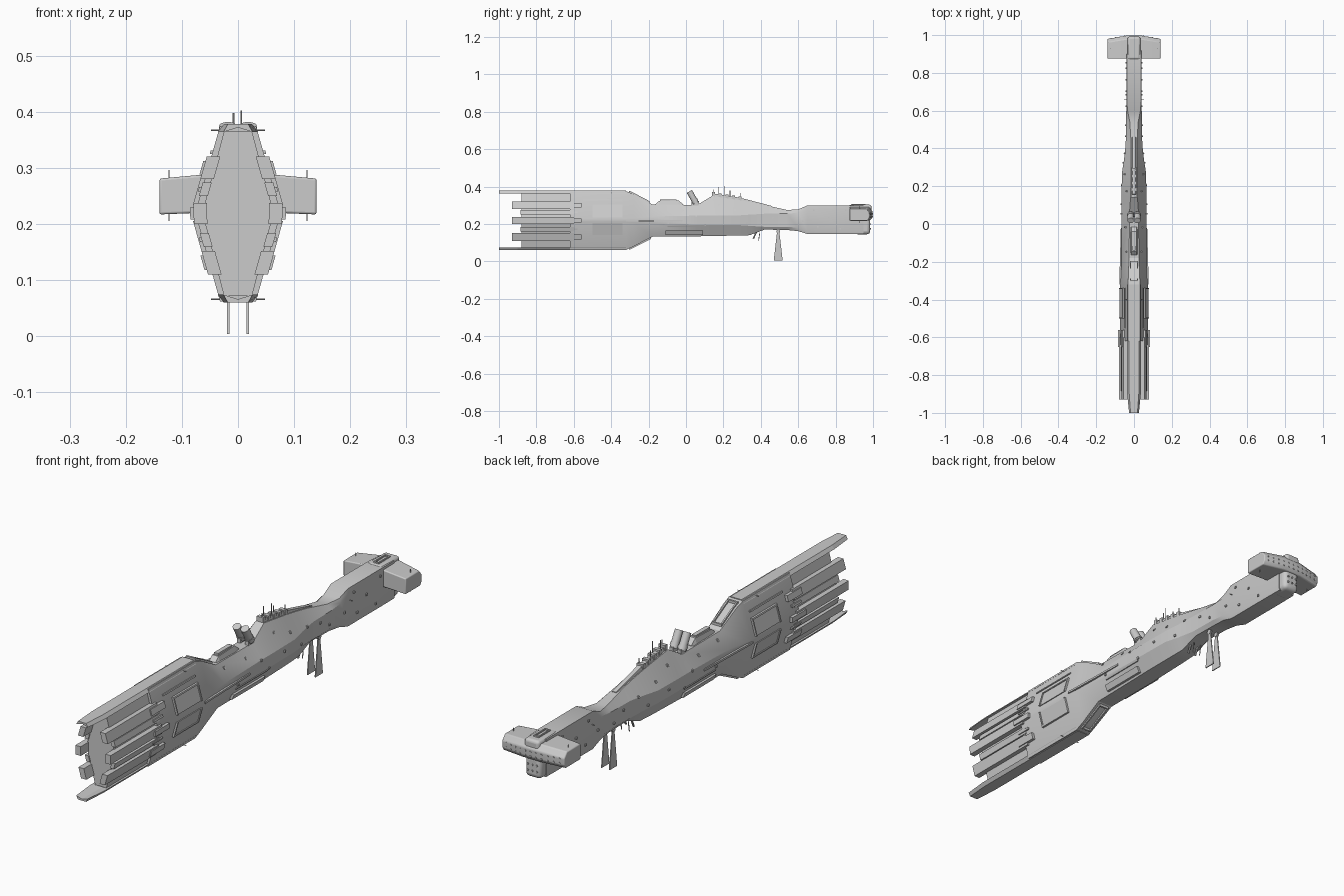
import bpy, bmesh, math
from mathutils import Vector, Matrix

cube = bpy.data.objects.get("Cube")
if cube:
    bpy.data.objects.remove(cube, do_unlink=True)

grey = bpy.data.materials.new("hull_grey")
grey.use_nodes = True
tone = (0.6, 0.6, 0.6, 1)
grey.diffuse_color = tone
grey.node_tree.nodes["Principled BSDF"].inputs["Base Color"].default_value = tone


def finish(name, bm, bevel=0, segments=3, smooth=0):
    bmesh.ops.recalc_face_normals(bm, faces=bm.faces)
    mesh = bpy.data.meshes.new(name)
    bm.to_mesh(mesh)
    bm.free()
    mesh.materials.append(grey)
    ob = bpy.data.objects.new(name, mesh)
    bpy.context.collection.objects.link(ob)
    if bevel:
        mod = ob.modifiers.new("bevel", 'BEVEL')
        mod.width, mod.segments = bevel, segments
    if smooth:
        bpy.ops.object.select_all(action='DESELECT')
        ob.select_set(True)
        bpy.context.view_layer.objects.active = ob
        bpy.ops.object.shade_smooth_by_angle(angle=math.radians(smooth))
    return ob


def loft(name, rings, **kw):
    bm = bmesh.new()
    rows = [[bm.verts.new(p) for p in ring] for ring in rings]
    n = len(rows[0])
    for a, b in zip(rows, rows[1:]):
        for i in range(n):
            bm.faces.new((a[i], a[(i + 1) % n], b[(i + 1) % n], b[i]))
    bm.faces.new(rows[0])
    bm.faces.new(rows[-1])
    return finish(name, bm, **kw)


def box(name, x, y, z, **kw):
    corners = [(x[0], z[0]), (x[1], z[0]), (x[1], z[1]), (x[0], z[1])]
    return loft(name, [[(a, v, b) for a, b in corners] for v in y], **kw)


def rod(name, start, end, radius, sides=8, **kw):
    a, b = Vector(start), Vector(end)
    spin = (b - a).to_track_quat('Z', 'Y').to_matrix().to_4x4()
    bm = bmesh.new()
    bmesh.ops.create_cone(bm, cap_ends=True, segments=sides, radius1=radius, radius2=radius,
                          depth=(b - a).length, matrix=Matrix.Translation((a + b) / 2) @ spin)
    return finish(name, bm, **kw)


# Hull stations: y, top z, bottom z, top half width, mid half width, bottom half width, mid half height
stations = [
    (-0.62, .375, .062, .032, .074, .032, .008),
    (-0.32, .375, .062, .032, .074, .032, .008),
    (-0.28, .360, .080, .030, .069, .032, .010),
    (-0.18, .305, .132, .026, .066, .034, .020),
    (0.06, .302, .134, .024, .066, .036, .025),
    (0.14, .350, .136, .018, .066, .036, .025),
    (0.27, .330, .138, .016, .064, .034, .025),
    (0.34, .318, .140, .015, .053, .032, .030),
    (0.42, .302, .170, .015, .044, .030, .035),
    (0.54, .275, .168, .022, .042, .030, .035),
    (0.60, .278, .162, .034, .041, .034, .040),
    (0.65, .300, .146, .038, .040, .037, .060),
    (0.88, .300, .146, .038, .040, .037, .060),
    (0.95, .298, .146, .036, .039, .036, .060)]


def section(s):
    y, top, low, wt, wm, wb, h = s
    half = [(wt, top), (wm, .22 + h), (wm, .22 - h), (wb, low)]
    return [(x, y, z) for x, z in half] + [(-x, y, z) for x, z in reversed(half)]


def side_x(y, z):
    """Half width of the hull at a height."""
    k = max(i for i, s in enumerate(stations[:-1]) if s[0] <= y or i == 0)
    a, b = stations[k], stations[k + 1]
    t = min(1, max(0, (y - a[0]) / (b[0] - a[0])))
    _, top, low, wt, wm, wb, h = [p + (q - p) * t for p, q in zip(a, b)]
    if z > .22 + h:
        return wm + (wt - wm) * (z - .22 - h) / (top - .22 - h)
    if z < .22 - h:
        return wm + (wb - wm) * (.22 - h - z) / (.22 - h - low)
    return wm


def plate(name, y0, y1, z0, z1, thick=.005, depth=.008):
    """A panel that follows the hull side, on both sides."""
    for sign, tag in ((1, "left"), (-1, "right")):
        rings = []
        for y in (y0, y1):
            a, b = side_x(y, z0), side_x(y, z1)
            rings.append([(sign * x, y, z) for x, z in
                          ((a - depth, z0), (a + thick, z0), (b + thick, z1), (b - depth, z1))])
        loft(f"{name}_{tag}", rings)


def both(name, func, x, *args, **kw):
    for sign, tag in ((1, "left"), (-1, "right")):
        func(f"{name}_{tag}", *[a for a in x(sign)], *args, **kw)


loft("main_hull", [section(s) for s in stations], smooth=25)

# Forward core between the prongs
core = (.365, .072, .025, .062, .025, .006)
loft("forward_core", [section((y, *core)) for y in (-.88, -.6)])
# Long top and bottom blades with shallow folded edges
for name, z, d in (("top_blade", .378, -1), ("bottom_blade", .060, 1)):
    loft(name, [[(-w, y, z + d * .014), (-w * .7, y, z), (w * .7, y, z), (w, y, z + d * .014),
                 (0, y, z + d * .006)] for y, w in ((-1, .026), (-.9, .036), (-.32, .036))])

# Side prongs, in three pairs, with root sleeves
for level, z0, z1 in (("upper", .28, .32), ("middle", .20, .237), ("lower", .11, .152)):
    plate(level + "_prong", -.93, -.60, z0, z1, .008, .016)
    plate(level + "_prong_sleeve", -.65, -.56, z0 + .008, z1 - .008, .012)
for level, z in (("upper", .262), ("lower", .172)):
    plate(level + "_slim_prong", -.885, -.60, z - .012, z + .012, .002, .014)
    plate(level + "_guide_rail", -.64, -.58, z - .004, z + .004, .006)

# Armour hatches with raised rims
for level, z0, z1 in (("upper", .235, .30), ("lower", .145, .205)):
    plate(level + "_hatch", -.495, -.345, z0, z1, .004)
    for y in (-.50, -.345):
        plate(level + "_hatch_end", y, y + .006, z0, z1, .008)
    edge = z1 if level == "upper" else z0
    plate(level + "_hatch_rim", -.50, -.339, edge - .003, edge + .003, .008)
plate("waist_rail", -.32, -.02, .214, .222, .004)
plate("belly_tank", -.11, .09, .142, .165, .010)
plate("belly_strip", -.10, .10, .184, .190, .004)
plate("shoulder_strip", -.55, -.34, .325, .331, .004)
for y, z in ((-.15, .28), (-.1, .20), (-.02, .27), (.05, .24), (.1, .19), (.17, .30), (.2, .22),
             (.26, .27), (.32, .2), (.37, .25), (.46, .23), (.52, .2), (.62, .21), (.68, .27),
             (.7, .18), (.76, .23), (.82, .17), (.85, .27)):
    plate("hull_fitting", y, y + .008, z, z + .008, .005)

# Framed sloping panels at the shoulder, above and below
for name, a, b in (("top", (-.30, .369), (-.20, .317)), ("belly", (-.30, .071), (-.19, .126))):
    d = .004 if name == "top" else -.004
    for x0, x1 in ((-.022, -.016), (.016, .022)):
        loft(name + "_slope_rail", [[(x0, y, z - 2 * d), (x1, y, z - 2 * d), (x1, y, z + 2 * d),
                                    (x0, y, z + 2 * d)] for y, z in (a, b)])
    for y, z in (a, b):
        box(name + "_slope_bar", (-.022, .022), (y - .004, y + .004), (z - .007, z + .007))

# Spine structures
spine = [(-.165, .305), (-.145, .322), (-.04, .326), (-.015, .305)]
loft("spine_hump", [[(-.022, y, .295), (.022, y, .295), (.014, y, z), (-.014, y, z)] for y, z in spine])
box("spine_channel", (-.009, .009), (-.14, -.05), (.32, .331))
ridge = [(.14, .352), (.16, .362), (.29, .340), (.40, .312), (.46, .296)]
loft("bridge_ridge", [[(-.016, y, z - .03), (.016, y, z - .03), (.009, y, z), (-.009, y, z)]
                      for y, z in ridge])
for i in range(5):
    y, z = .14 + i * .035, .364 - i * .006
    box("bridge_block", (-.014, .014), (y, y + .016), (z - .02, z + .006))
for x, y, z in ((.006, .145, .385), (-.008, .175, .398), (.006, .205, .402), (-.006, .235, .378),
                (.008, .29, .365)):
    rod("mast", (x, y, .33), (x, y, z), .0018, 6)

# Twin tilted launch tubes
for sign, tag in ((1, "left"), (-1, "right")):
    x = sign * .018
    rod(f"launch_tube_{tag}", (x, .053, .312), (x, .018, .374), .016, 20, smooth=40)
    rod(f"tube_collar_{tag}", (x, .050, .318), (x, .043, .330), .018, 20, smooth=40)
    box(f"tube_mount_{tag}", (x - .008, x + .008), (.03, .07), (.295, .322))

    # Hanging fins and their braces
    x = sign * .0175
    loft(f"hanging_fin_{tag}", [[(x - .002, .49 - w, z), (x + .002, .49 - w, z),
                                 (x + .002, .496 + w, z), (x - .002, .496 + w, z)]
                                for z, w in ((.004, .021), (.15, .004), (.175, .004))])
    rod(f"fin_pivot_{tag}", (x - .005, .493, .160), (x + .005, .493, .160), .010, 10)
    rod(f"belly_gun_{tag}", (x, .375, .155), (x, .36, .122), .004, 8)
    rod(f"belly_probe_{tag}", (x, .395, .155), (x, .388, .112), .002, 6)

    # Thin side whiskers at the forward hull and head
    for z in (.367, .066):
        rod(f"forward_whisker_{tag}", (sign * .03, -.40, z), (sign * .048, -.40, z), .0012, 6)
    rod(f"neck_whisker_{tag}", (sign * .03, .66, .25), (sign * .053, .66, .25), .0012, 6)
    rod(f"head_whisker_{tag}", (sign * .123, .93, .205), (sign * .123, .93, .296), .0012, 6)

# Head crossbar, swept at the tips
wing = [(-.14, .98, .217, .281), (-.04, .997, .221, .290), (.04, .997, .221, .290), (.14, .98, .217, .281)]
loft("head_crossbar", [[(x, .875, lo), (x, y - .01, lo), (x, y, lo + .015), (x, y, hi - .022),
                        (x, y - .018, hi), (x, .875, hi)] for x, y, lo, hi in wing],
     bevel=.004, smooth=35)
box("lower_chin", (-.036, .036), (.90, .985), (.145, .235), bevel=.018, segments=4, smooth=35)
box("head_crown", (-.034, .034), (.87, .992), (.25, .303), bevel=.012, segments=4, smooth=35)
for sign in (1, -1):
    box("crown_rail", sorted((sign * .007, sign * .012)), (.885, .96), (.295, .308))
for y in (.885, .955):
    box("crown_rail_end", (-.012, .012), (y, y + .006), (.295, .308))

# Small thruster studs on the rear of the head
for i in range(-5, 6):
    x = i * .024
    y = .999 - max(0, abs(x) - .04) * .17
    for z in (.238, .256):
        rod("rear_stud", (x, y - .01, z), (x, y, z), .004, 8)
for x in (-.02, 0, .02):
    for z in (.175, .2):
        rod("chin_stud", (x, .97, z), (x, .989, z), .004, 8)
